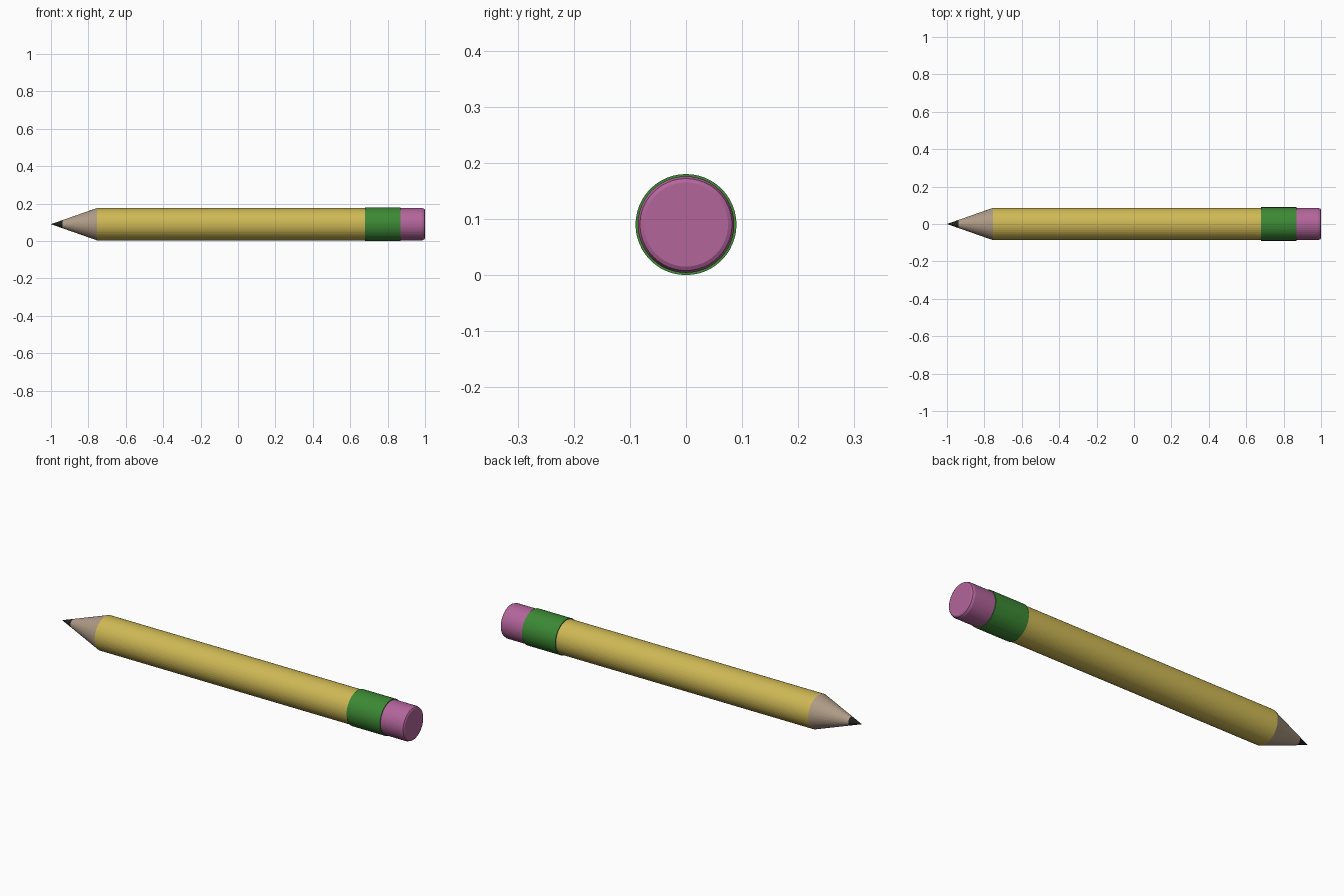
import bpy, bmesh, math

if "Cube" in bpy.data.objects:
    bpy.data.objects.remove(bpy.data.objects["Cube"])

SIDES = 48
AXIS_Z = 0.09  # height of the pencil's long axis


def material(name, rgb):
    m = bpy.data.materials.new(name)
    m.diffuse_color = (*rgb, 1)
    m.use_nodes = True
    m.node_tree.nodes["Principled BSDF"].inputs["Base Color"].default_value = m.diffuse_color
    return m


def lathe(name, profile, mat):
    """Revolve (x, radius) points around the long axis; close both ends."""
    bm = bmesh.new()
    rings = []
    for x, r in profile:
        if r == 0:
            rings.append([bm.verts.new((x, 0, AXIS_Z))] * SIDES)
            continue
        rings.append([bm.verts.new((x, r * math.cos(2 * math.pi * i / SIDES),
                                    AXIS_Z + r * math.sin(2 * math.pi * i / SIDES)))
                      for i in range(SIDES)])
    for a, b in zip(rings, rings[1:]):
        for i in range(SIDES):
            j = (i + 1) % SIDES
            bm.faces.new(list(dict.fromkeys((a[i], a[j], b[j], b[i]))))
    for ring, (x, r) in ((rings[0], profile[0]), (rings[-1], profile[-1])):
        if r > 0:
            bm.faces.new(ring)
    bmesh.ops.recalc_face_normals(bm, faces=bm.faces)
    mesh = bpy.data.meshes.new(name)
    bm.to_mesh(mesh)
    bm.free()
    mesh.materials.append(mat)
    ob = bpy.data.objects.new(name, mesh)
    bpy.context.collection.objects.link(ob)


yellow = material("yellow paint", (0.62, 0.48, 0.09))
green = material("green band", (0.045, 0.25, 0.035))
pink = material("pink rubber", (0.45, 0.13, 0.33))
wood = material("bare wood", (0.43, 0.33, 0.24))
graphite = material("graphite", (0.015, 0.015, 0.012))

# Sharpened point, wood cone, painted shaft
lathe("lead_tip", [(-1.0, 0), (-0.938, 0.0218)], graphite)
lathe("wood_cone", [(-0.938, 0.0218), (-0.755, 0.086)], wood)
lathe("shaft", [(-0.755, 0.086), (0.69, 0.086)], yellow)
# Band and eraser with a bevelled end
lathe("band", [(0.68, 0.09), (0.87, 0.09)], green)
lathe("eraser", [(0.86, 0.086), (0.985, 0.086), (0.996, 0.082), (1.0, 0.075)], pink)
